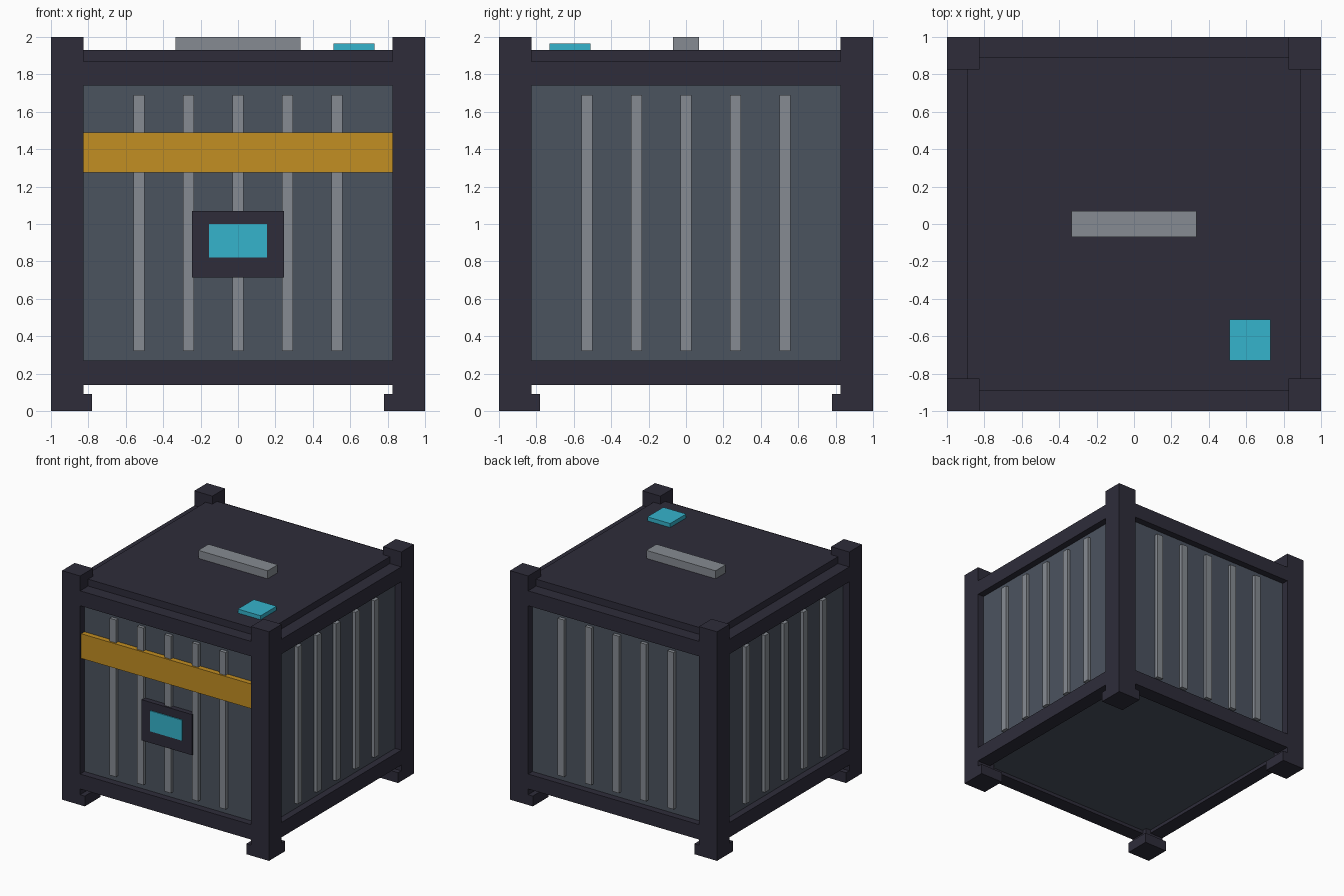
import bpy
from math import pi
from mathutils import Matrix, Vector

cube = bpy.data.objects.get("Cube")
if cube:
    bpy.data.objects.remove(cube, do_unlink=True)


def linear(c):
    c /= 255
    return c / 12.92 if c <= 0.04045 else ((c + 0.055) / 1.055) ** 2.4


def material(name, *rgb):
    m = bpy.data.materials.new(name)
    m.use_nodes = True
    col = [linear(c) for c in rgb] + [1]
    m.diffuse_color = col
    bsdf = next(n for n in m.node_tree.nodes if n.type == "BSDF_PRINCIPLED")
    bsdf.inputs["Base Color"].default_value = col
    return m


FRAME = material("dark frame", 46, 44, 58)
PANEL = material("slate panel", 75, 83, 95)
METAL = material("grey metal", 134, 139, 146)
YELLOW = material("warning yellow", 194, 142, 34)
TEAL = material("teal light", 53, 179, 204)


def box(name, mat, x, y, z, turn=0):
    """Box from (min, max) ranges, turned about z by quarter turns."""
    corners = [Vector((a, b, c)) for a in x for b in y for c in z]
    faces = [(0, 1, 3, 2), (4, 6, 7, 5), (0, 4, 5, 1),
             (2, 3, 7, 6), (0, 2, 6, 4), (1, 5, 7, 3)]
    rot = Matrix.Rotation(turn * pi / 2, 3, "Z")
    mesh = bpy.data.meshes.new(name)
    mesh.from_pydata([rot @ v for v in corners], [], faces)
    mesh.materials.append(mat)
    obj = bpy.data.objects.new(name, mesh)
    bpy.context.collection.objects.link(obj)
    return obj


POST = 0.825   # inner edge of the corner posts
RAIL = 0.87    # inner edge of the rails
WALL = 0.94    # outer face of the wall panels

# Body and lid
box("body", PANEL, (-WALL, WALL), (-WALL, WALL), (0.17, 1.86))
box("lid", FRAME, (-0.89, 0.89), (-0.89, 0.89), (1.8, 1.93))

# Four identical sides: post, foot, rails and ribs
for side in range(4):
    box("corner_post", FRAME, (POST, 1), (-1, -POST), (0.09, 2), side)
    box("foot", FRAME, (0.78, 1), (-1, -0.78), (0, 0.09), side)
    box("bottom_rail", FRAME, (-POST, POST), (-1, -RAIL), (0.14, 0.27), side)
    box("top_rail", FRAME, (-POST, POST), (-1, -RAIL), (1.74, 1.87), side)
    for i in range(-2, 3):
        c = i * 0.265
        box("rib", METAL, (c - 0.03, c + 0.03), (-0.97, -WALL), (0.32, 1.69), side)

# Front band and display
box("front_band", YELLOW, (-POST, POST), (-0.985, -WALL), (1.275, 1.49))
box("display_frame", FRAME, (-0.245, 0.245), (-0.985, -WALL), (0.715, 1.07))
box("display_screen", TEAL, (-0.155, 0.155), (-0.993, -0.985), (0.82, 1.0))

# Lid fittings
box("lid_handle", METAL, (-0.335, 0.335), (-0.07, 0.07), (1.93, 2))
box("lid_light", TEAL, (0.51, 0.73), (-0.73, -0.51), (1.93, 1.965))
